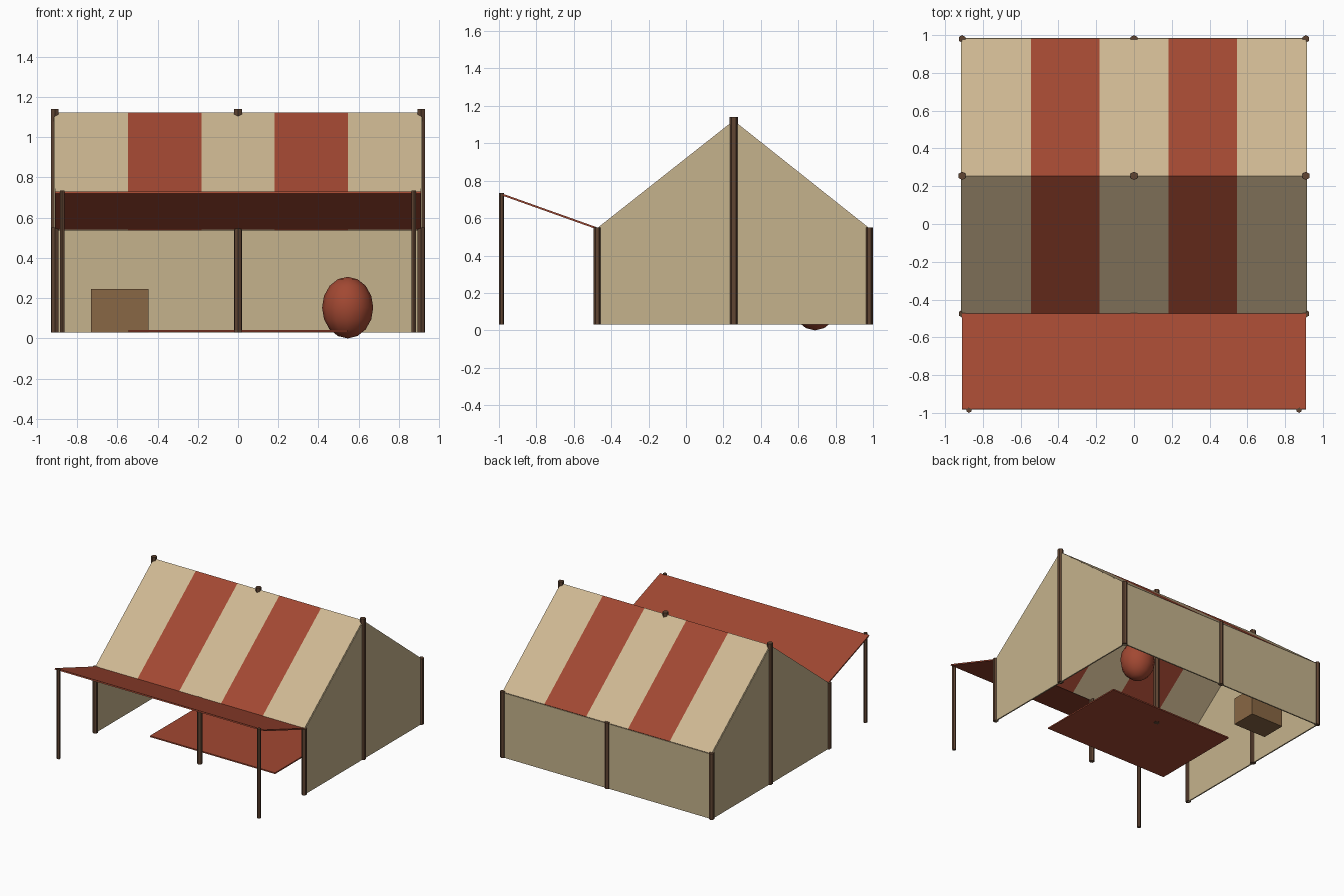
import bpy

cube = bpy.data.objects.get("Cube")
if cube:
    bpy.data.objects.remove(cube, do_unlink=True)


def material(name, rgb):
    m = bpy.data.materials.new(name)
    m.use_nodes = True
    m.diffuse_color = (*rgb, 1)
    m.node_tree.nodes["Principled BSDF"].inputs["Base Color"].default_value = (*rgb, 1)
    return m


CREAM = material("cream canvas", (0.62, 0.48, 0.29))
WALL = material("wall canvas", (0.56, 0.45, 0.265))
RED = material("red canvas", (0.36, 0.065, 0.032))
WOOD = material("dark wood", (0.115, 0.058, 0.032))
CRATE = material("crate wood", (0.25, 0.135, 0.058))

HALF = 0.91                                  # half width of the tent
FRONT, RIDGE, BACK = -0.475, 0.255, 0.98     # post rows along y
BASE, EAVE, PEAK = 0.03, 0.54, 1.117


def mesh_object(name, verts, faces, mats, thickness):
    me = bpy.data.meshes.new(name)
    me.from_pydata(verts, [], faces)
    for m in mats:
        me.materials.append(m)
    ob = bpy.data.objects.new(name, me)
    bpy.context.collection.objects.link(ob)
    solid = ob.modifiers.new("cloth thickness", 'SOLIDIFY')
    solid.thickness = thickness
    solid.offset = 0
    return ob


def sheet(name, path, columns, mats, thickness=0.01):
    """Cloth following a (y, z) path, split into equal columns along x."""
    n = len(path)
    verts = [(-HALF + 2 * HALF * i / columns, y, z)
             for i in range(columns + 1) for y, z in path]
    faces, slots = [], []
    for i in range(columns):
        for j in range(n - 1):
            a = i * n + j
            faces.append((a, a + n, a + n + 1, a + 1))
            slots.append(i % len(mats))
    ob = mesh_object(name, verts, faces, mats, thickness)
    for poly, slot in zip(ob.data.polygons, slots):
        poly.material_index = slot
    return ob


def post(name, x, y, top, radius):
    bpy.ops.mesh.primitive_cylinder_add(vertices=6, radius=radius, depth=top - BASE,
                                        location=(x, y, (top + BASE) / 2))
    ob = bpy.context.object
    ob.name = name
    ob.data.materials.append(WOOD)


def box(name, size, centre, mat):
    bpy.ops.mesh.primitive_cube_add(size=1, location=centre)
    ob = bpy.context.object
    ob.name = name
    ob.scale = size
    ob.data.materials.append(mat)


# Striped roof, back wall and front awning
sheet("roof", [(FRONT, EAVE), (RIDGE, PEAK), (BACK, EAVE)], 5, [CREAM, RED])
sheet("back_wall", [(BACK, BASE), (BACK, EAVE)], 1, [WALL])
sheet("awning", [(-0.98, 0.725), (FRONT, 0.545)], 1, [RED])

# Gabled end walls
gable = [(FRONT, BASE), (BACK, BASE), (BACK, EAVE), (RIDGE, PEAK), (FRONT, EAVE)]
for side, label in ((1, "left"), (-1, "right")):
    mesh_object(label + "_wall", [(side * HALF, y, z) for y, z in gable],
                [tuple(range(5))[::side]], [WALL], 0.01)

# Posts in three rows, plus the awning poles
for x, label in ((HALF, "left"), (0, "middle"), (-HALF, "right")):
    post(label + "_front_post", x, FRONT, 0.55, 0.02)
    post(label + "_ridge_post", x, RIDGE, 1.14, 0.022)
    post(label + "_back_post", x, BACK, 0.55, 0.02)
    if x:
        post(label + "_awning_pole", x * 0.96, -0.986, 0.735, 0.014)

# Furnishings: floor mat, crate and cushion
box("floor_mat", (1.09, 0.735, 0.01), (0, 0.05, 0.037), RED)
box("crate", (0.285, 0.2, 0.215), (-0.588, 0.7, 0.138), CRATE)

bpy.ops.mesh.primitive_uv_sphere_add(segments=12, ring_count=8, radius=1,
                                     location=(0.545, 0.69, 0.153))
cushion = bpy.context.object
cushion.name = "cushion"
cushion.scale = (0.127, 0.127, 0.153)
cushion.data.materials.append(RED)
bpy.ops.object.shade_smooth()
